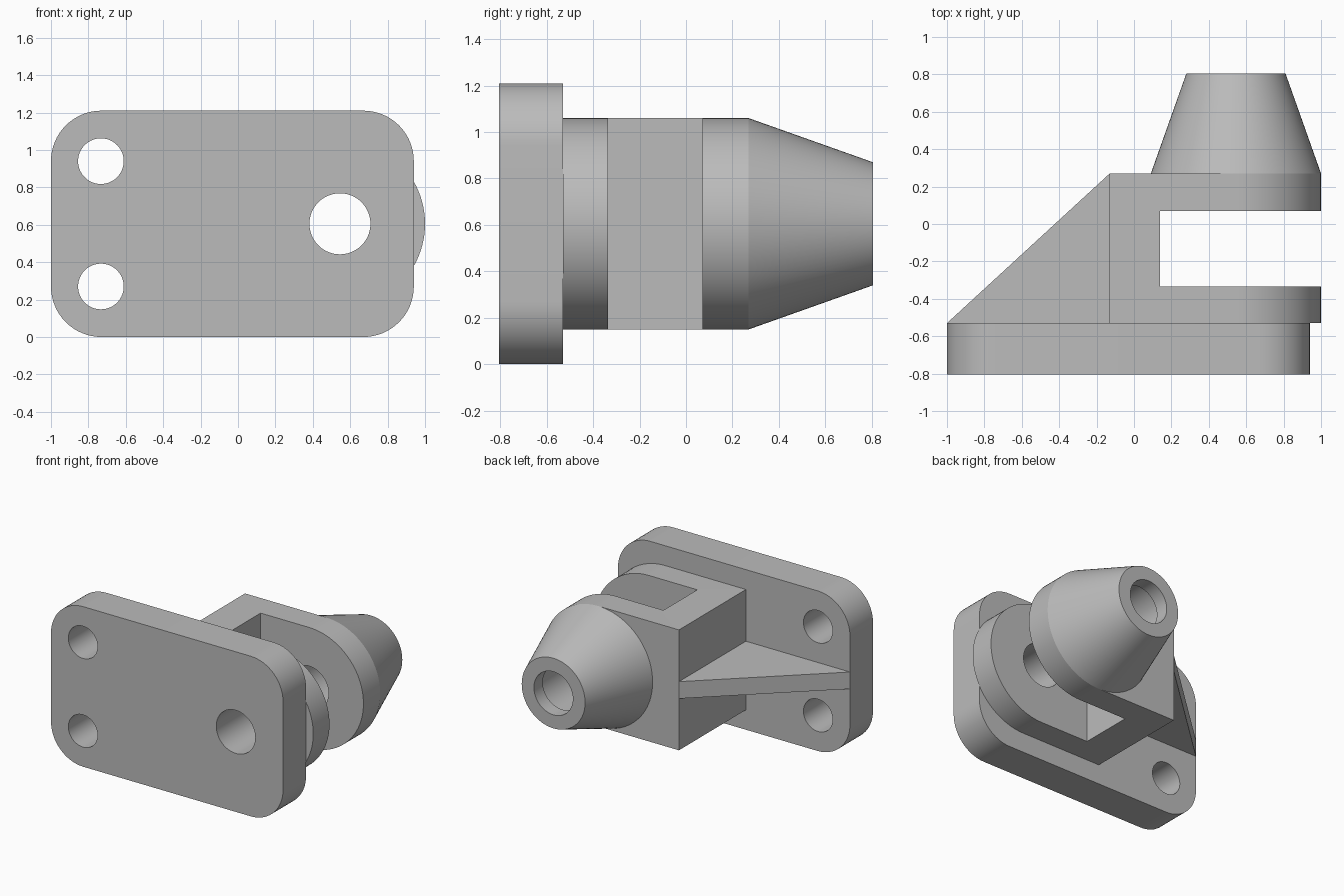
import bpy, bmesh, math
from mathutils import Matrix, Vector

default = bpy.data.objects.get("Cube")
if default:
    bpy.data.objects.remove(default, do_unlink=True)

GREY = (0.5, 0.5, 0.5, 1)
grey = bpy.data.materials.new("plain grey")
grey.use_nodes = True
grey.diffuse_color = GREY
grey.node_tree.nodes["Principled BSDF"].inputs["Base Color"].default_value = GREY

MID = 0.605            # height of the centre line
AXIS = 0.545           # x of the main bore
END_R = 0.455          # radius of the fork ends and nose base
PLATE_BACK, BODY_BACK, NOSE_END = -0.53, 0.27, 0.805


def arc(cx, cz, r, start, end, steps):
    angles = [math.radians(start + (end - start) * i / steps) for i in range(steps + 1)]
    return [(cx + r * math.cos(a), cz + r * math.sin(a)) for a in angles]


def finish(name, bm):
    bmesh.ops.recalc_face_normals(bm, faces=bm.faces)
    mesh = bpy.data.meshes.new(name)
    bm.to_mesh(mesh)
    bm.free()
    mesh.materials.append(grey)
    obj = bpy.data.objects.new(name, mesh)
    bpy.context.collection.objects.link(obj)
    return obj


def prism(name, points, direction):
    """Extrude a closed outline of 3D points."""
    bm = bmesh.new()
    face = bm.faces.new([bm.verts.new(p) for p in points])
    out = bmesh.ops.extrude_face_region(bm, geom=[face])
    verts = [v for v in out["geom"] if isinstance(v, bmesh.types.BMVert)]
    bmesh.ops.translate(bm, verts=verts, vec=Vector(direction))
    return finish(name, bm)


def slab(name, outline, y0, y1):
    return prism(name, [(x, y0, z) for x, z in outline], (0, y1 - y0, 0))


def round_bar(name, x, z, r0, r1, y0, y1):
    """Cylinder or cone along y, with radius r0 at y0 and r1 at y1."""
    bm = bmesh.new()
    place = Matrix.Translation((x, (y0 + y1) / 2, z)) @ Matrix.Rotation(-math.pi / 2, 4, "X")
    bmesh.ops.create_cone(bm, cap_ends=True, segments=96, radius1=r0, radius2=r1,
                          depth=y1 - y0, matrix=place)
    return finish(name, bm)


def activate(obj):
    bpy.ops.object.select_all(action="DESELECT")
    obj.select_set(True)
    bpy.context.view_layer.objects.active = obj


def cut(obj, cutters):
    activate(obj)
    for cutter in cutters:
        cutter.hide_render = True
        mod = obj.modifiers.new("cut", "BOOLEAN")
        mod.operation = "DIFFERENCE"
        mod.solver = "EXACT"
        mod.object = cutter
        bpy.ops.object.modifier_apply(modifier=mod.name)


# Rounded mounting plate
R = 0.27
corners = [(0.94 - R, 1.21 - R, 0), (R - 1, 1.21 - R, 90), (R - 1, R, 180), (0.94 - R, R, 270)]
outline = [p for x, z, a in corners for p in arc(x, z, R, a, a + 90, 16)]
plate = slab("mounting_plate", outline, -0.805, PLATE_BACK)

# Fork body with a rounded end and an open slot
outline = arc(AXIS, MID, END_R, -90, 90, 48) + [(-0.13, MID + END_R), (-0.13, MID - END_R)]
fork = slab("fork_body", outline, PLATE_BACK, BODY_BACK)
slot_outline = [(0.14, -0.2), (1.3, -0.2), (1.3, 1.4), (0.14, 1.4)]
slot = slab("slot_cutter", slot_outline, -0.335, 0.07)

# Tapered nose
nose = round_bar("tapered_nose", AXIS, MID, END_R, 0.265, BODY_BACK, NOSE_END)

# Thin triangular gusset
gusset = prism("gusset", [(-1, PLATE_BACK, MID - 0.064), (-0.13, PLATE_BACK, MID - 0.064),
                          (-0.13, BODY_BACK, MID - 0.064)], (0, 0, 0.128))

# Bores
bore = round_bar("bore_cutter", AXIS, MID, 0.163, 0.163, -1, 1)
chamber = round_bar("chamber_cutter", AXIS, MID, 0.2, 0.2, 0.17, 0.7)
bolts = [round_bar("bolt_cutter", -0.733, MID + s * 0.335, 0.122, 0.122, -1, 0) for s in (-1, 1)]

cut(plate, [bore] + bolts)
cut(fork, [slot, bore, chamber])
cut(nose, [bore, chamber])
for cutter in [slot, bore, chamber] + bolts:
    bpy.data.objects.remove(cutter, do_unlink=True)

for part in (plate, fork, nose, gusset):
    activate(part)
    bpy.ops.object.shade_smooth_by_angle(angle=math.radians(15))
